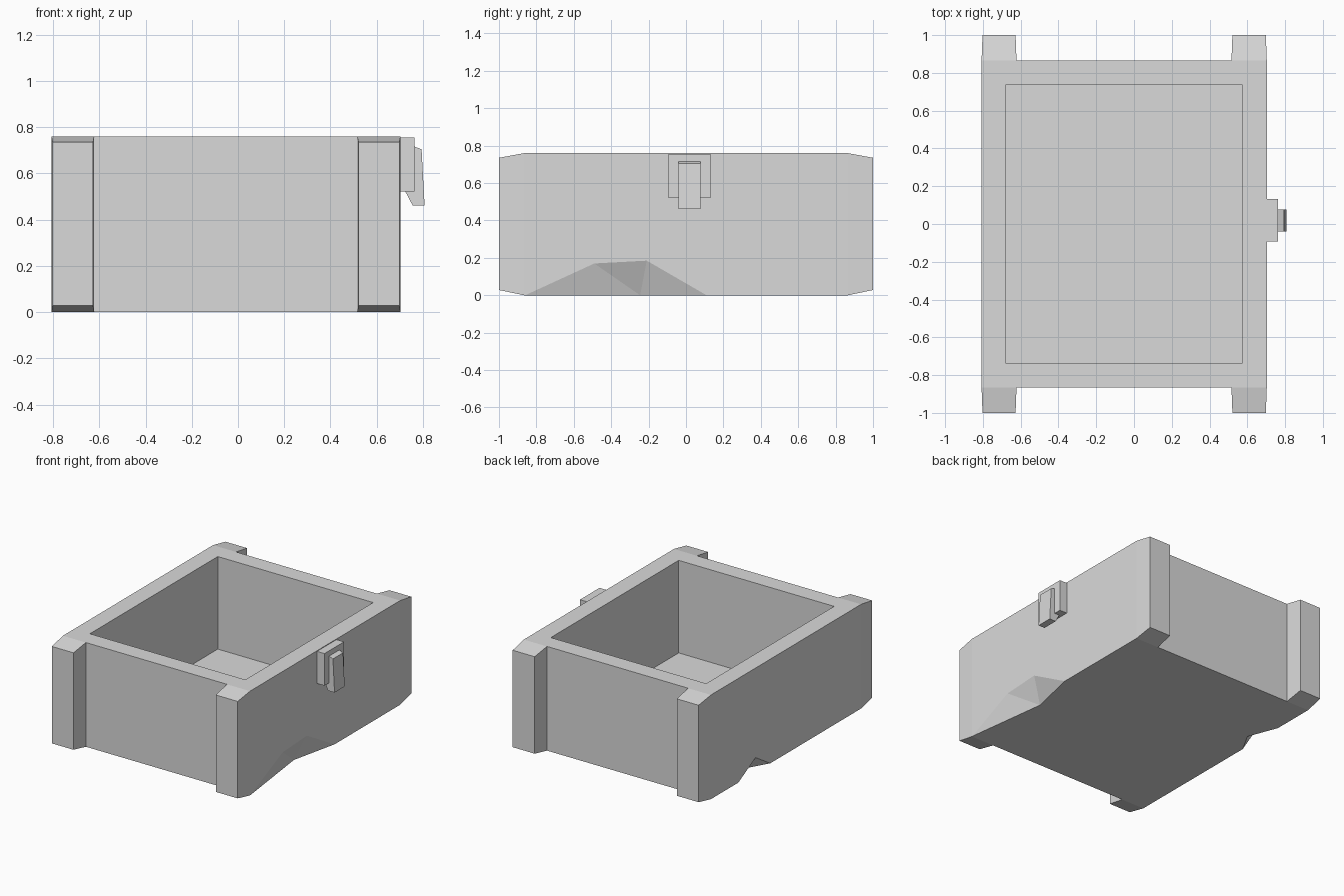
import bpy
import bmesh
from mathutils import Vector

cube = bpy.data.objects.get("Cube")
if cube:
    bpy.data.objects.remove(cube, do_unlink=True)

grey = bpy.data.materials.new("light grey")
grey.use_nodes = True
grey.diffuse_color = (0.7, 0.7, 0.7, 1)
grey.node_tree.nodes["Principled BSDF"].inputs["Base Color"].default_value = (0.7, 0.7, 0.7, 1)

LEFT, RIGHT = 0.703, -0.807    # side walls
HALF, TOP = 0.865, 0.76        # body half length and height


def finish(bm, name):
    bmesh.ops.recalc_face_normals(bm, faces=bm.faces[:])
    mesh = bpy.data.meshes.new(name)
    bm.to_mesh(mesh)
    bm.free()
    mesh.materials.append(grey)
    obj = bpy.data.objects.new(name, mesh)
    bpy.context.collection.objects.link(obj)
    return obj


def add_box(bm, low, high):
    geo = bmesh.ops.create_cube(bm, size=1)
    low, high = Vector(low), Vector(high)
    for v in geo["verts"]:
        v.co = (low + high) / 2 + v.co * (high - low)


# Open box with a sunken inside
bm = bmesh.new()
add_box(bm, (RIGHT, -HALF, 0), (LEFT, HALF, TOP))
bm.normal_update()
top = max(bm.faces, key=lambda f: f.calc_center_median().z)
bmesh.ops.inset_region(bm, faces=[top], thickness=0.128, use_even_offset=True)
well = bmesh.ops.extrude_discrete_faces(bm, faces=[top])["faces"][0]
for v in well.verts:
    v.co.z = 0.085

# Corner posts pulled out of the front and back, with chamfered ends
for x in (-0.622, 0.516):
    bmesh.ops.bisect_plane(bm, geom=bm.verts[:] + bm.edges[:] + bm.faces[:],
                           plane_co=(x, 0, 0), plane_no=(1, 0, 0))
bm.normal_update()
ends = [f for f in bm.faces
        if abs(abs(f.calc_center_median().y) - HALF) < 0.001
        and abs(f.calc_center_median().x + 0.055) > 0.5]
for face in bmesh.ops.extrude_discrete_faces(bm, faces=ends)["faces"]:
    mid = face.calc_center_median()
    for v in face.verts:
        v.co.x += 0.005 if v.co.x < mid.x else -0.005
        v.co.y = 1 if mid.y > 0 else -1
        v.co.z += 0.028 if v.co.z < mid.z else -0.025
bmesh.ops.dissolve_limit(bm, angle_limit=0.01, verts=bm.verts[:], edges=bm.edges[:])
body = finish(bm, "crate_body")


# Chipped lower edges, cut with faceted cones that open outwards
def chip(name, wall, depth, apex_y, rim):
    bm = bmesh.new()
    apex = Vector((wall - depth, apex_y, 0))
    points = [apex]
    for y, z in rim + [(apex_y, -0.15)]:
        points.append(apex + (Vector((wall, y, z)) - apex) * 1.5)
    for p in points:
        bm.verts.new(p)
    bmesh.ops.convex_hull(bm, input=bm.verts[:])
    cutter = finish(bm, name)
    cutter.hide_render = True
    cutter.hide_viewport = True
    mod = body.modifiers.new(name, "BOOLEAN")
    mod.operation = "DIFFERENCE"
    mod.solver = "EXACT"
    mod.object = cutter
    return cutter


cutters = [
    chip("left_chip_cutter", LEFT, 0.08, -0.245,
         [(-0.86, 0), (-0.49, 0.17), (-0.21, 0.185), (0.11, 0)]),
    chip("right_chip_cutter", RIGHT, -0.085, 0.33,
         [(0.55, 0), (0.35, 0.106), (0.18, 0)]),
]

# Bake the cuts and drop the cutters
bpy.context.view_layer.update()
graph = bpy.context.evaluated_depsgraph_get()
cut_mesh = bpy.data.meshes.new_from_object(body.evaluated_get(graph))
body.modifiers.clear()
body.data = cut_mesh
for cutter in cutters:
    bpy.data.objects.remove(cutter, do_unlink=True)

# Latch plate on the left wall
bm = bmesh.new()
add_box(bm, (LEFT, -0.093, 0.521), (0.763, 0.132, 0.755))
finish(bm, "latch_plate")

# Latch tongue: side profile pushed along y
bm = bmesh.new()
profile = [(0.763, 0.716), (0.794, 0.704), (0.807, 0.462),
           (0.755, 0.462), (0.724, 0.521), (0.763, 0.521)]
side = bm.faces.new([bm.verts.new((x, -0.04, z)) for x, z in profile])
pushed = bmesh.ops.extrude_face_region(bm, geom=[side])["geom"]
bmesh.ops.translate(bm, vec=(0, 0.117, 0),
                    verts=[g for g in pushed if isinstance(g, bmesh.types.BMVert)])
finish(bm, "latch_tongue")
